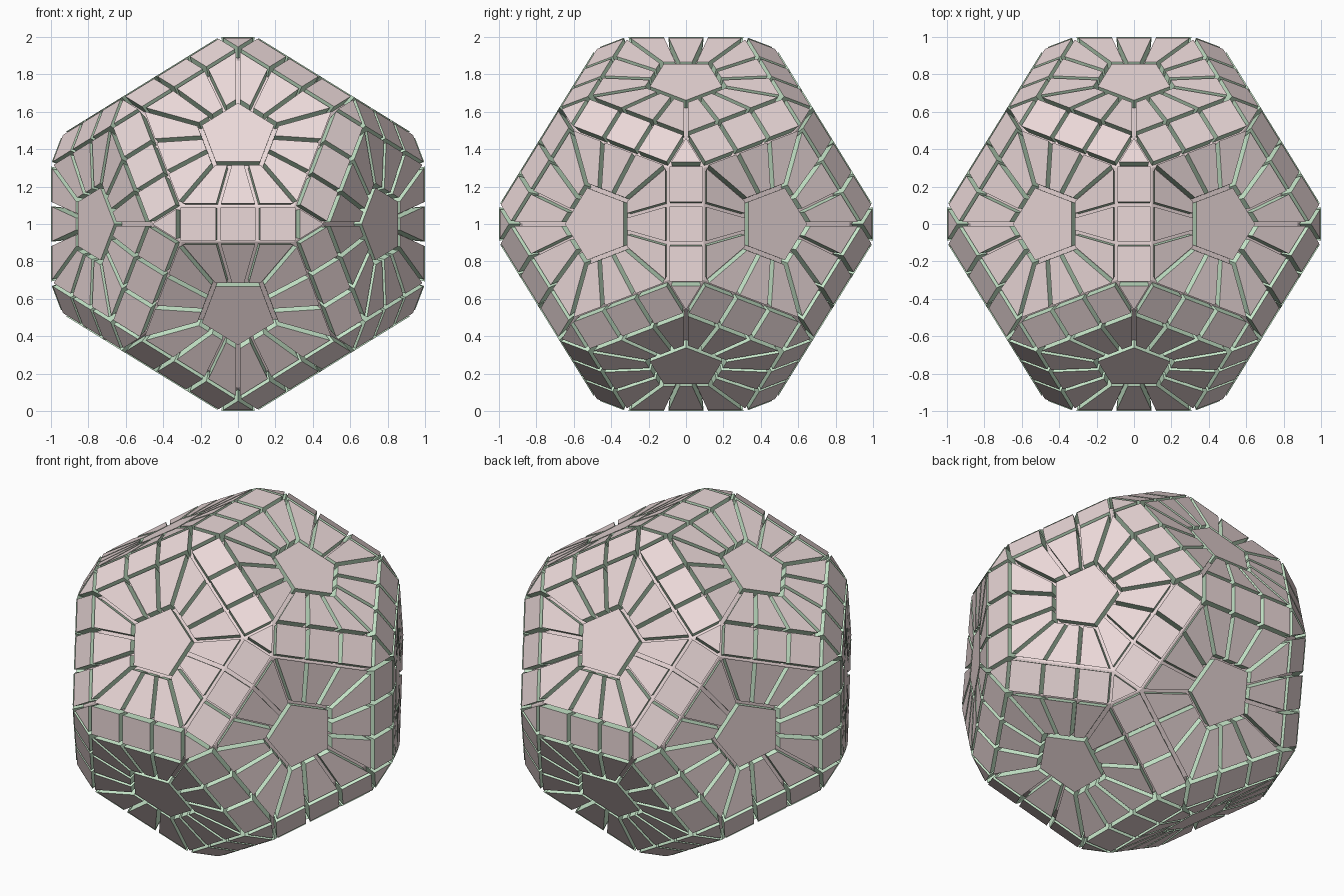
import bpy, bmesh, math
from mathutils import Vector

if "Cube" in bpy.data.objects:
    bpy.data.objects.remove(bpy.data.objects["Cube"])

PHI = (1 + math.sqrt(5)) / 2
W = 0.10            # half width of the edge strips
GAP = 0.012         # half width of the grooves
INNER = 0.40        # size of centre pentagon relative to the face
WALL, FLOOR = 0.925, 0.935   # groove wall bottom and core scale
LIFT = Vector((0, 0, 1))


def material(name, rgb):
    m = bpy.data.materials.new(name)
    m.diffuse_color = (*rgb, 1)
    m.use_nodes = True
    m.node_tree.nodes["Principled BSDF"].inputs["Base Color"].default_value = m.diffuse_color
    return m


PINK = material("panel_pink", (0.83, 0.69, 0.69))
GREEN = material("groove_green", (0.60, 0.84, 0.62))


def cyclic(a, b, c):
    return [Vector(p) for p in ((a, b, c), (c, a, b), (b, c, a))]


def finish(name, bm):
    me = bpy.data.meshes.new(name)
    bm.to_mesh(me)
    bm.free()
    me.materials.append(PINK)
    me.materials.append(GREEN)
    ob = bpy.data.objects.new(name, me)
    ob.location = LIFT
    bpy.context.collection.objects.link(ob)


def panel(bm, pts):
    """Inset a convex outline, cap it in pink, and drop green walls to the core."""
    mid = sum(pts, Vector()) / len(pts)
    if (pts[1] - pts[0]).cross(pts[2] - pts[1]).dot(mid) < 0:
        pts = pts[::-1]
    n = len(pts)
    top = []
    for i, p in enumerate(pts):
        a = (p - pts[i - 1]).normalized()
        b = (pts[(i + 1) % n] - p).normalized()
        top.append(p + (b - a) * GAP / a.cross(b).length)
    hi = [bm.verts.new(p) for p in top]
    lo = [bm.verts.new(p * WALL) for p in top]
    bm.faces.new(hi)
    for i in range(n):
        j = (i + 1) % n
        bm.faces.new((hi[j], hi[i], lo[i], lo[j])).material_index = 1


# Dodecahedron directions
normals = [v.normalized() for s in (1, -1) for t in (1, -1) for v in cyclic(0, s * PHI, t)]
corners = [Vector((x, y, z)) for x in (1, -1) for y in (1, -1) for z in (1, -1)]
corners += [v for s in (1, -1) for t in (1, -1) for v in cyclic(s / PHI, t * PHI, 0)]

# Face distance and radius so the edge strips lie 1 unit from the centre
size = math.sqrt(1 + PHI * PHI)
dist = (PHI + W) / size
radius = (1 - PHI * W) / size / math.cos(math.pi / 5)

# Ordered corners of each spread-out face
point, rings = {}, []
for f, n in enumerate(normals):
    ids = sorted(range(20), key=lambda i: -corners[i].dot(n))[:5]
    u = (corners[ids[0]] - n * corners[ids[0]].dot(n)).normalized()
    w = n.cross(u)
    ids.sort(key=lambda i: math.atan2(corners[i].dot(w), corners[i].dot(u)))
    rings.append(ids)
    for i in ids:
        flat = corners[i] - n * corners[i].dot(n)
        point[f, i] = n * dist + flat.normalized() * radius

centre_bm, ring_bm, strip_bm, corner_bm = (bmesh.new() for _ in range(4))
edges = {}

# Centre pentagons and the fifteen panels around each
for f, ids in enumerate(rings):
    c = normals[f] * dist
    outer = [point[f, i] for i in ids]
    inner = [c.lerp(p, INNER) for p in outer]
    panel(centre_bm, inner)
    for k in range(5):
        j = (k + 1) % 5
        edges.setdefault(tuple(sorted((ids[k], ids[j]))), []).append(f)
        for s in range(3):
            t0, t1 = s / 3, (s + 1) / 3
            panel(ring_bm, [inner[k].lerp(inner[j], t0), outer[k].lerp(outer[j], t0),
                            outer[k].lerp(outer[j], t1), inner[k].lerp(inner[j], t1)])

# Three panels along each edge strip
for (a, b), (f, g) in edges.items():
    for s in range(3):
        t0, t1 = s / 3, (s + 1) / 3
        panel(strip_bm, [point[f, a].lerp(point[f, b], t0), point[f, a].lerp(point[f, b], t1),
                         point[g, a].lerp(point[g, b], t1), point[g, a].lerp(point[g, b], t0)])

# Corner triangles
for i in range(20):
    panel(corner_bm, [p for (f, k), p in point.items() if k == i])

finish("centre_pentagons", centre_bm)
finish("radial_panels", ring_bm)
finish("edge_strips", strip_bm)
finish("corner_triangles", corner_bm)

# Core that forms the groove floors
core = bmesh.new()
for p in point.values():
    core.verts.new(p * FLOOR)
bmesh.ops.convex_hull(core, input=core.verts[:])
bmesh.ops.dissolve_limit(core, angle_limit=0.01, verts=core.verts[:], edges=core.edges[:])
bmesh.ops.recalc_face_normals(core, faces=core.faces[:])
finish("core", core)
